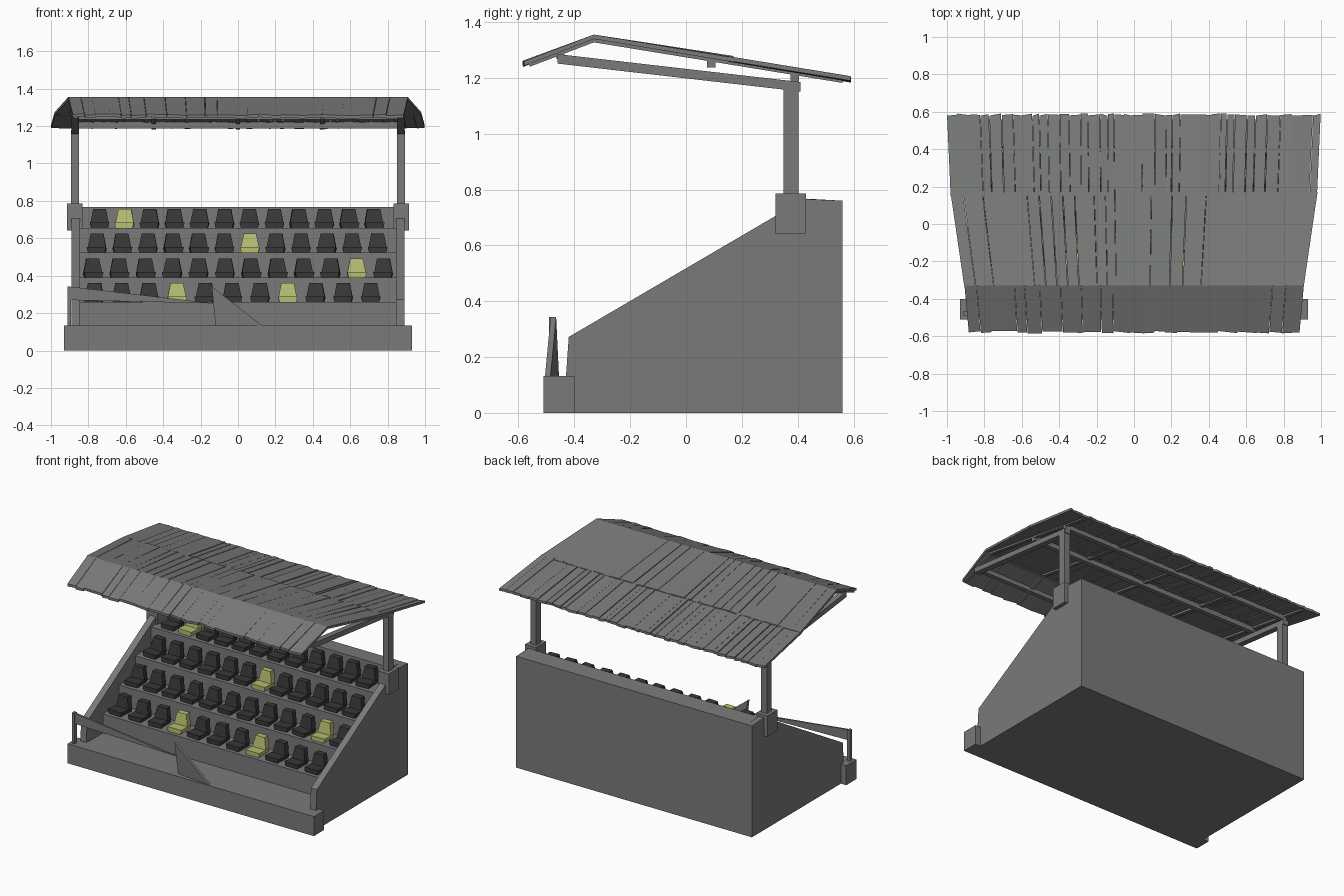
import bpy, bmesh, random
from mathutils import Matrix, Vector

if "Cube" in bpy.data.objects:
    bpy.data.objects.remove(bpy.data.objects["Cube"])
random.seed(4)

def material(name, col):
    m = bpy.data.materials.new(name)
    m.diffuse_color = (*col, 1)
    m.use_nodes = True
    m.node_tree.nodes["Principled BSDF"].inputs["Base Color"].default_value = m.diffuse_color
    return m

GREY = material("concrete grey", (0.19, 0.195, 0.19))
DARK = material("seat black", (0.04, 0.04, 0.04))
LIME = material("seat lime", (0.48, 0.52, 0.17))

def make(name, solids, mat):
    """Each solid is (bottom loop, top loop) with matching vertex counts."""
    bm = bmesh.new()
    for a, b in solids:
        va = [bm.verts.new(p) for p in a]
        vb = [bm.verts.new(p) for p in b]
        n = len(va)
        bm.faces.new(va[::-1])
        bm.faces.new(vb)
        for i in range(n):
            bm.faces.new((va[i], va[(i + 1) % n], vb[(i + 1) % n], vb[i]))
    bmesh.ops.recalc_face_normals(bm, faces=bm.faces)
    me = bpy.data.meshes.new(name)
    bm.to_mesh(me)
    bm.free()
    me.materials.append(mat)
    ob = bpy.data.objects.new(name, me)
    bpy.context.collection.objects.link(ob)
    return ob

def prism(prof, x0, x1):
    """Side profile in (y, z) swept along x."""
    return [(x0, y, z) for y, z in prof], [(x1, y, z) for y, z in prof]

def box(x0, x1, y0, y1, z0, z1):
    return prism([(y0, z0), (y1, z0), (y1, z1), (y0, z1)], x0, x1)

def bar(x0, x1, a, b, h):
    """Sloped beam between two (y, z) points, h tall."""
    return prism([(a[0], a[1] - h), (b[0], b[1] - h), b, a], x0, x1)

def slab(corners, t):
    return [(x, y, z - t) for x, y, z in corners], corners

# stepped terrace with back wall
floors = [0.26, 0.39, 0.523, 0.655]
fronts = [-0.25, -0.075, 0.10, 0.27]
prof = [(0.56, 0), (-0.40, 0), (-0.40, 0.13)]
low = 0.13
for y, z in zip(fronts, floors):
    prof += [(y, low), (y, z)]
    low = z
prof += [(0.435, low), (0.435, 0.767), (0.56, 0.76)]
make("terrace", [prism(prof, -0.85, 0.85)], GREY)

# front kerb
make("front_kerb", [box(-0.93, 0.93, -0.51, -0.40, 0, 0.133)], GREY)

# sides: wall, pier, post and roof arms
wall = [(-0.40, 0), (0.56, 0), (0.56, 0.76), (0.40, 0.767), (0.32, 0.705),
        (-0.42, 0.272), (-0.43, 0.13), (-0.40, 0.13)]
for s, side in ((-1, "left"), (1, "right")):
    make(side + "_wall", [prism(wall, s * 0.845, s * 0.89)], GREY)
    make(side + "_pier", [box(s * 0.832, s * 0.915, 0.32, 0.43, 0.643, 0.785)], GREY)
    make(side + "_post", [box(s * 0.85, s * 0.892, 0.35, 0.403, 0.78, 1.18)], GREY)
    make(side + "_roof_arm", [bar(s * 0.85, s * 0.89, (-0.46, 1.285), (0.41, 1.185), 0.034)], GREY)

# roof outline: half width and height along y
def half_width(y):
    pts = [(-0.58, 0.885), (-0.33, 0.908), (0.10, 0.978), (0.59, 1.0)]
    for (a, wa), (b, wb) in zip(pts, pts[1:]):
        if y <= b:
            return wa + (wb - wa) * (y - a) / (b - a)
    return 1.0

def roof_z(y):
    return 1.355 - (0.38 * (-0.33 - y) if y < -0.33 else 0.163 * (y + 0.33))

# rafters and purlins under the roof
rafters = []
for x in (-0.87, -0.45, 0, 0.45, 0.87):
    for y0, y1 in ((-0.33, 0.56), (-0.56, -0.33)):
        rafters.append(bar(x - 0.012, x + 0.012, (y0, roof_z(y0) - 0.014), (y1, roof_z(y1) - 0.014), 0.014))
make("rafters", rafters, GREY)
purlins = [box(-0.88, 0.88, y - 0.015, y + 0.015, roof_z(y) - d, roof_z(y) - 0.01)
           for y, d in ((-0.45, 0.04), (-0.33, 0.025), (0.09, 0.05), (0.39, 0.05))]
make("purlins", purlins, GREY)

# weathered roof boards in three courses
def course(name, y0, y1, n, lift, ragged):
    cuts = [0.0]
    for i in range(n):
        cuts.append(cuts[-1] + random.uniform(0.6, 1.4))
    cuts = [2 * c / cuts[-1] - 1 for c in cuts]
    boards = []
    for u, v in zip(cuts, cuts[1:]):
        g = random.choice((0, 0, 0.002))
        dz = [lift + random.uniform(-0.004, 0.003) for _ in range(2)]
        r = [random.uniform(0, 0.014) if ragged else 0 for _ in range(2)]
        ya = [y0 + (q if ragged < 0 else 0) for q in r]
        yb = [y1 - (q if ragged > 0 else 0) for q in r]
        c = []
        for k, y in ((0, ya[0]), (1, ya[1]), (1, yb[1]), (0, yb[0])):
            w = (u + g, v - g)[k]
            end = dz[k] if abs(y + 0.33) > 0.02 else 0
            c.append((w * half_width(y), y, roof_z(y) + end))
        boards.append(slab(c, 0.016))
    make(name, boards, GREY)

course("roof_front_boards", -0.585, -0.33, 22, 0.0, -1)
course("roof_upper_boards", -0.33, 0.17, 24, 0.002, 0)
course("roof_lower_boards", 0.15, 0.592, 38, -0.002, 1)

# seats: tapered back on a low pan
def frustum(w0, w1, ya, yb, z0, za, zb, lean):
    lo = [(-w0, ya, z0), (w0, ya, z0), (w0, yb, z0), (-w0, yb, z0)]
    hi = [(-w1, ya + lean, za), (w1, ya + lean, za), (w1, yb + lean, zb), (-w1, yb + lean, zb)]
    return lo, hi

yellow = {(0, 3), (0, 7), (1, 10), (2, 6), (3, 1)}
rows = [(-0.77, 0.148, 11), (-0.775, 0.141, 12), (-0.755, 0.1365, 12), (-0.74, 0.1335, 12)]
for r, (x0, step, n) in enumerate(rows):
    for i in range(n):
        seat = make("seat", [frustum(0.045, 0.052, -0.06, 0.05, 0, 0.03, 0.024, 0),
                             frustum(0.05, 0.034, 0.012, 0.05, 0.022, 0.102, 0.102, 0.012)],
                    LIME if (r, i) in yellow else DARK)
        seat.location = (x0 + i * step, fronts[r] + 0.085, floors[r])
        seat.rotation_euler.z = random.uniform(-0.08, 0.08)

# broken front rail: end post, sagging sheet and torn panel
make("rail_post", [box(-0.912, -0.892, -0.49, -0.465, 0.13, 0.343)], GREY)
def sheet(name, pts, t=0.012):
    make(name, [([(x, y, z) for x, y, z in pts], [(x, y + t, z) for x, y, z in pts])], GREY)
sheet("rail_sheet", [(-0.91, -0.485, 0.343), (-0.91, -0.485, 0.27), (-0.13, -0.485, 0.252)])
sheet("torn_panel", [(-0.14, -0.485, 0.343), (-0.12, -0.475, 0.132), (0.13, -0.505, 0.132)], 0.02)
